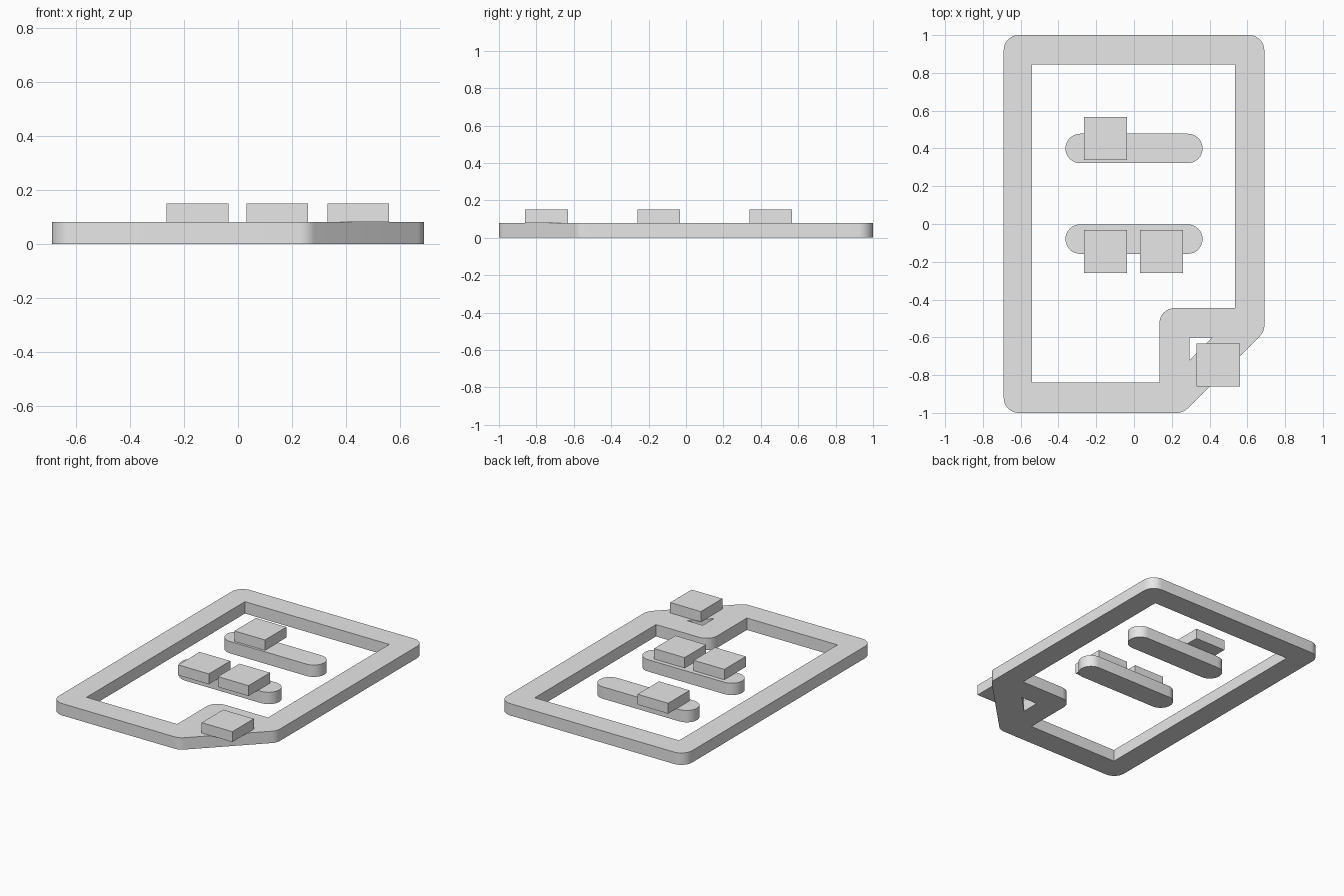
import bpy
import math
from mathutils import Vector
from mathutils.geometry import tessellate_polygon

cube = bpy.data.objects.get("Cube")
if cube:
    bpy.data.objects.remove(cube, do_unlink=True)

THICK = 0.08      # height of the flat parts
BLOCK_TOP = 0.15  # top of the raised blocks
R = 0.08          # corner rounding

grey = bpy.data.materials.new("light grey")
grey.use_nodes = True
grey.diffuse_color = (0.8, 0.8, 0.8, 1)
grey.node_tree.nodes["Principled BSDF"].inputs["Base Color"].default_value = (0.8, 0.8, 0.8, 1)


def rounded(corners, steps=8):
    """Outline from (x, y, radius) corners, each replaced by an arc."""
    out = []
    for i, (x, y, r) in enumerate(corners):
        p = Vector((x, y))
        if r == 0:
            out.append(p)
            continue
        a = (Vector(corners[i - 1][:2]) - p).normalized()
        b = (Vector(corners[(i + 1) % len(corners)][:2]) - p).normalized()
        half = a.angle(b) / 2
        centre = p + (a + b).normalized() * (r / math.sin(half))
        start = p + a * (r / math.tan(half)) - centre
        end = p + b * (r / math.tan(half)) - centre
        sweep = start.angle_signed(end)
        for k in range(steps + 1):
            # angle_signed is clockwise positive
            t = -sweep * k / steps
            c, s = math.cos(t), math.sin(t)
            out.append(centre + Vector((c * start.x - s * start.y, s * start.x + c * start.y)))
    return out


def plate(name, loops, z0, z1):
    """Solid plate from an outer outline and optional hole outlines."""
    flat = [p for loop in loops for p in loop]
    n = len(flat)
    verts = [(p.x, p.y, z) for z in (z0, z1) for p in flat]
    tris = tessellate_polygon([[p.to_3d() for p in loop] for loop in loops])
    faces = []
    for t in tris:
        a, b, c = (flat[i] for i in t)
        if (b - a).cross(c - a) < 0:
            t = t[::-1]
        faces += [tuple(t[::-1]), tuple(i + n for i in t)]
    base = 0
    for k, loop in enumerate(loops):
        m = len(loop)
        area = sum(loop[i - 1].cross(loop[i]) for i in range(m))
        for i in range(m):
            a, b = base + i, base + (i + 1) % m
            # outer walls face out, hole walls face into the hole
            if (area > 0) != (k == 0):
                a, b = b, a
            faces.append((a, b, b + n, a + n))
        base += m
    mesh = bpy.data.meshes.new(name)
    mesh.from_pydata(verts, [], faces)
    mesh.update()
    mesh.materials.append(grey)
    obj = bpy.data.objects.new(name, mesh)
    bpy.context.collection.objects.link(obj)
    bpy.ops.object.select_all(action="DESELECT")
    obj.select_set(True)
    bpy.context.view_layer.objects.active = obj
    bpy.ops.object.shade_smooth_by_angle(angle=math.radians(30))
    return obj


# Page border with a folded corner
outer = rounded([(-0.69, -1, R), (0.26, -1, R), (0.69, -0.57, R), (0.69, 1, R), (-0.69, 1, R)])
page_hole = rounded([(-0.54, -0.84, 0), (0.135, -0.84, 0), (0.135, -0.445, R),
                     (0.535, -0.445, 0), (0.535, 0.845, 0), (-0.54, 0.845, 0)])
fold_hole = rounded([(0.295, -0.72, 0), (0.415, -0.6, 0), (0.295, -0.6, 0)])
plate("page_border", [outer, page_hole, fold_hole], 0, THICK)

# Rounded bars inside the page
for name, y in (("upper_bar", 0.4), ("lower_bar", -0.08)):
    w, h = 0.363, 0.078
    bar = [(-w, y - h, h), (w, y - h, h), (w, y + h, h), (-w, y + h, h)]
    plate(name, [rounded(bar)], 0, THICK)

# Raised square blocks
blocks = {"upper_block": (-0.15, 0.453), "lower_right_block": (-0.15, -0.145),
          "lower_left_block": (0.146, -0.145), "corner_block": (0.446, -0.746)}
S = 0.114
for name, (x, y) in blocks.items():
    square = [(x - S, y - S, 0), (x + S, y - S, 0), (x + S, y + S, 0), (x - S, y + S, 0)]
    plate(name, [rounded(square)], THICK, BLOCK_TOP)
